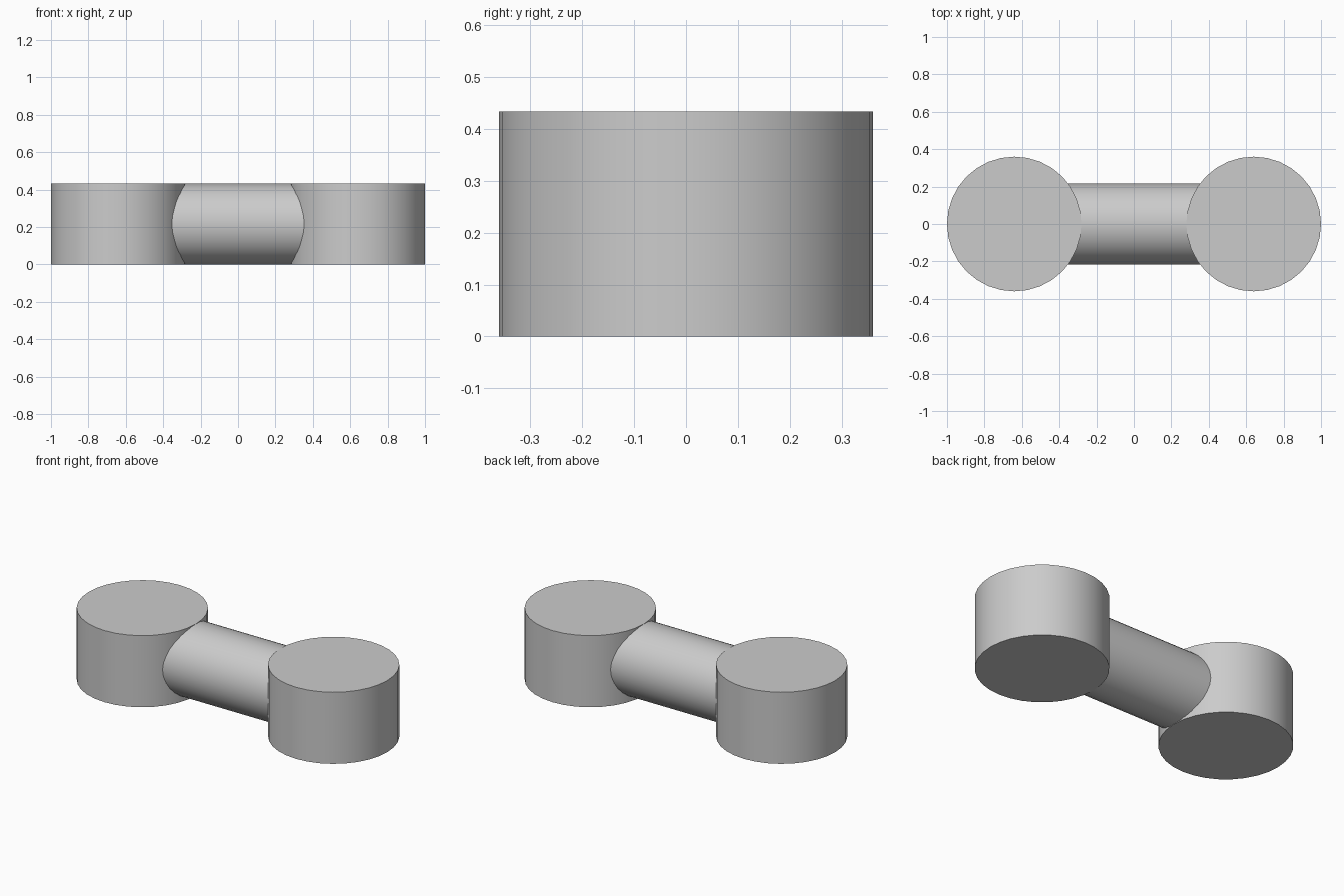
import bpy
import math

if "Cube" in bpy.data.objects:
    bpy.data.objects.remove(bpy.data.objects["Cube"], do_unlink=True)

HEIGHT = 0.433
END_RADIUS = 0.36
END_X = 1 - END_RADIUS

grey = bpy.data.materials.new("light_grey")
grey.use_nodes = True
colour = (0.6, 0.6, 0.6, 1)
grey.diffuse_color = colour
grey.node_tree.nodes["Principled BSDF"].inputs["Base Color"].default_value = colour


def cylinder(name, radius, depth, x, tilt=0):
    bpy.ops.mesh.primitive_cylinder_add(
        vertices=32, radius=radius, depth=depth,
        location=(x, 0, HEIGHT / 2), rotation=(0, tilt, 0))
    obj = bpy.context.object
    obj.name = name
    obj.data.materials.append(grey)
    bpy.ops.object.shade_smooth_by_angle(angle=math.radians(30))
    return obj


# Upright drums at both ends
for side, sign in (("left", 1), ("right", -1)):
    cylinder(side + "_drum", END_RADIUS, HEIGHT, sign * END_X)

# Horizontal bar joining the drums, just below their flat tops
cylinder("connecting_bar", HEIGHT / 2 - 0.0005, 2 * END_X, 0, math.pi / 2)
